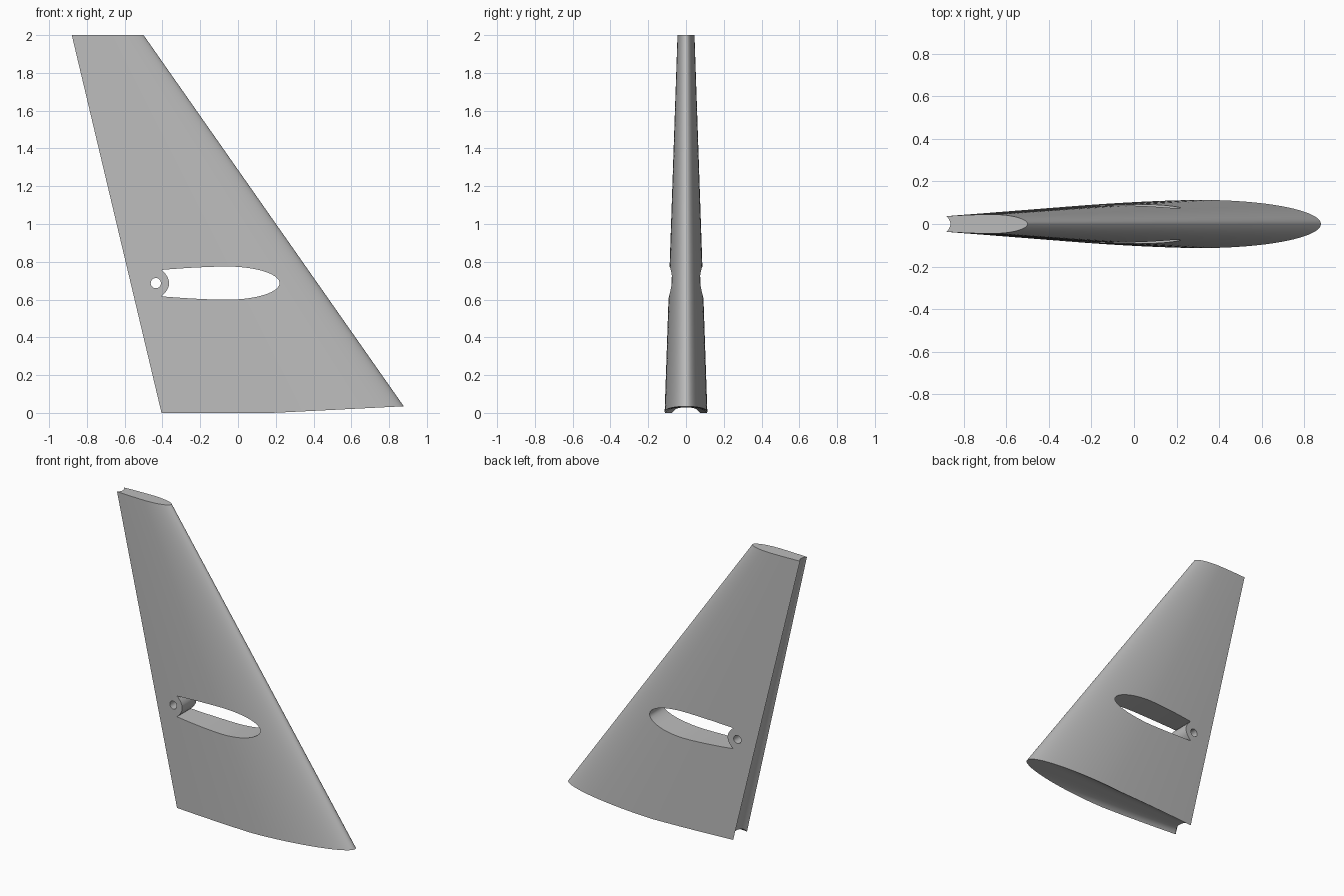
import bpy, bmesh, math
from mathutils import Vector

if "Cube" in bpy.data.objects:
    bpy.data.objects.remove(bpy.data.objects["Cube"], do_unlink=True)

grey = bpy.data.materials.new("light_grey")
grey.use_nodes = True
colour = (0.5, 0.5, 0.5, 1)
grey.diffuse_color = colour
grey.node_tree.nodes["Principled BSDF"].inputs["Base Color"].default_value = colour

PEAK = 0.45  # chord fraction of greatest thickness


def lerp(a, b, t):
    return a + (b - a) * t


def half_thickness(u, peak, tail):
    """Blunt-tailed aerofoil: elliptical nose, gently tapered rear."""
    if u < PEAK:
        return peak * math.sqrt(max(0, 1 - ((PEAK - u) / PEAK) ** 2))
    return lerp(peak, tail, ((u - PEAK) / (1 - PEAK)) ** 1.6)


def chord_steps(n):
    return [(i / n) ** 1.8 for i in range(n + 1)]


def fin_point(u, v, w):
    """u: nose to tail, v: right to left side, w: root to tip."""
    edge = 0.035 * max(0, 1 - u / 0.55)
    root_z = edge + max(0, 0.028 - edge) * (1 - v ** 4)
    z = lerp(root_z, 2, w)
    nose, tail = lerp(0.902, -0.5, z / 2), lerp(-0.405, -0.88, z / 2)
    groove = lerp(0.035, 0.018, w) * (1 - v * v) * u ** 8
    y = v * half_thickness(u, lerp(0.113, 0.045, w), lerp(0.074, 0.037, w))
    return Vector((lerp(nose, tail, u) + groove, y, z))


def add_patch(bm, rows, cols, place):
    grid = [[bm.verts.new(place(r, c)) for c in cols] for r in rows]
    for a, b in zip(grid, grid[1:]):
        for j in range(len(cols) - 1):
            bm.faces.new((a[j], a[j + 1], b[j + 1], b[j]))


def make_object(name, bm):
    mesh = bpy.data.meshes.new(name)
    bmesh.ops.recalc_face_normals(bm, faces=bm.faces[:])
    bm.to_mesh(mesh)
    bm.free()
    mesh.materials.append(grey)
    obj = bpy.data.objects.new(name, mesh)
    bpy.context.collection.objects.link(obj)
    return obj


def make_cutter(name, outline):
    """Prism running through the fin from one side to the other."""
    bm = bmesh.new()
    face = bm.faces.new([bm.verts.new((x, -0.3, z)) for x, z in outline])
    side = bmesh.ops.extrude_face_region(bm, geom=[face])["geom"]
    moved = [g for g in side if isinstance(g, bmesh.types.BMVert)]
    bmesh.ops.translate(bm, verts=moved, vec=(0, 0.6, 0))
    obj = make_object(name, bm)
    obj.hide_render = True
    return obj


# Fin body: two skins, grooved trailing edge, root saddle and tip cap
U = chord_steps(36)
V = [math.sin(math.pi * (i / 16 - 0.5)) for i in range(17)]
W = [i / 40 for i in range(41)]
bm = bmesh.new()
for s in (-1, 1):
    add_patch(bm, U, W, lambda u, w: fin_point(u, s, w))
add_patch(bm, V, W, lambda v, w: fin_point(1, v, w))
for w in (0, 1):
    add_patch(bm, U, V, lambda u, v: fin_point(u, v, w))
bmesh.ops.remove_doubles(bm, verts=bm.verts[:], dist=0.00002)
fin = make_object("tail_fin", bm)

# Tailplane slot with a rounded rear lug, and the pivot bore
MID = 0.687
upper = [(lerp(0.22, -0.405, u), half_thickness(u, 0.088, 0.07)) for u in chord_steps(32)]
lug = []
for i in range(1, 20):
    t = 1 - i / 10
    lug.append((-0.365 - 0.04 * t * t, MID + 0.07 * t))
slot = [(x, MID + h) for x, h in upper] + lug
slot += [(x, MID - h) for x, h in reversed(upper[1:])]
bore = []
for i in range(32):
    a = math.tau * i / 32
    bore.append((-0.435 + 0.027 * math.cos(a), MID + 0.027 * math.sin(a)))

bpy.context.view_layer.objects.active = fin
fin.select_set(True)
for name, outline in (("slot_cutter", slot), ("bore_cutter", bore)):
    cutter = make_cutter(name, outline)
    mod = fin.modifiers.new(name, "BOOLEAN")
    mod.operation = "DIFFERENCE"
    mod.solver = "EXACT"
    mod.object = cutter
    bpy.ops.object.modifier_apply(modifier=mod.name)
    bpy.data.objects.remove(cutter, do_unlink=True)

bpy.ops.object.shade_smooth_by_angle(angle=math.radians(30))
